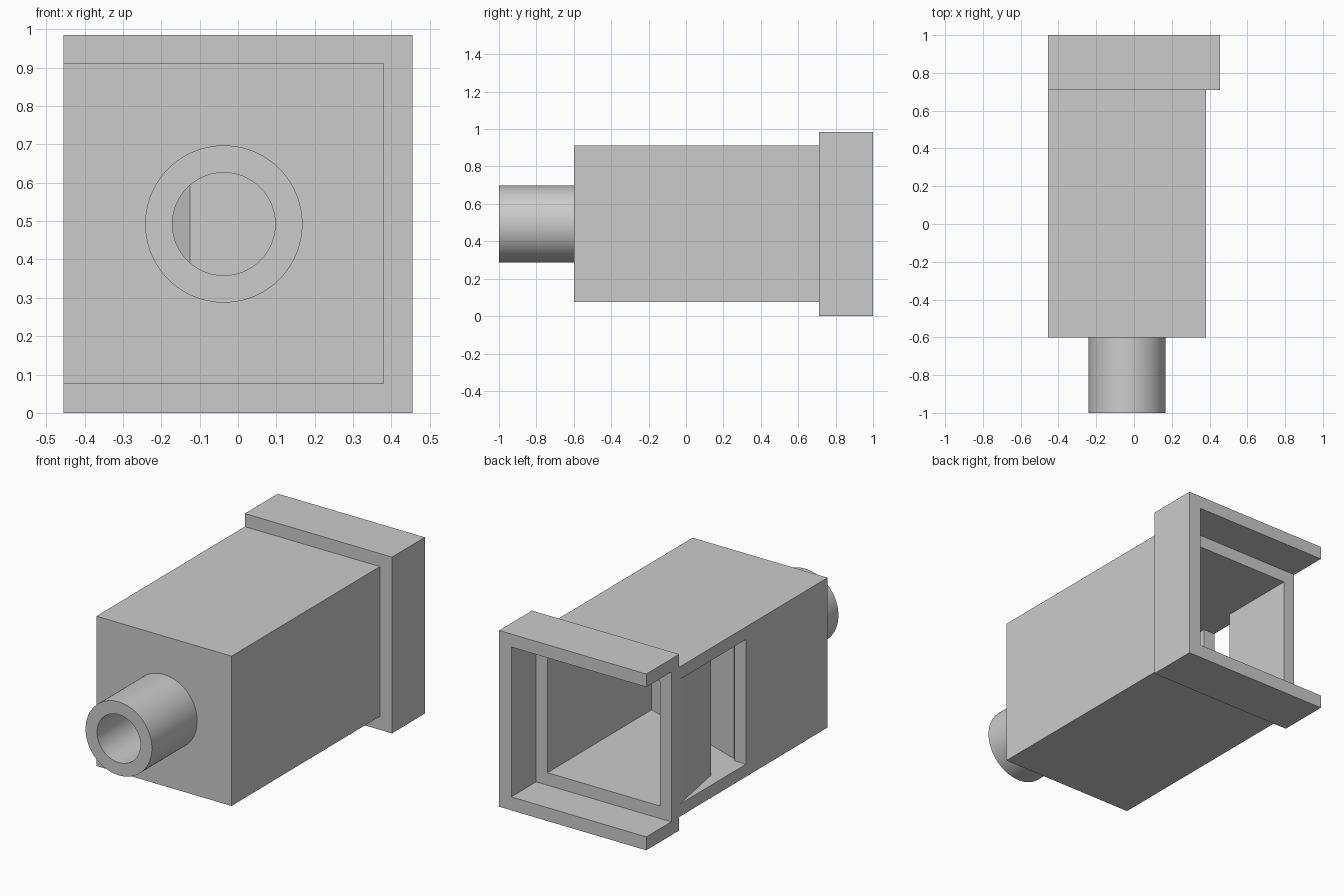
import bpy, bmesh
from math import pi
from mathutils import Matrix, Vector

old = bpy.data.objects.get("Cube")
if old:
    bpy.data.objects.remove(old, do_unlink=True)

grey = bpy.data.materials.new("light_grey")
grey.use_nodes = True
grey.diffuse_color = (0.6, 0.6, 0.6, 1)
grey.node_tree.nodes["Principled BSDF"].inputs["Base Color"].default_value = (0.6, 0.6, 0.6, 1)


def finish(name, bm):
    bmesh.ops.recalc_face_normals(bm, faces=bm.faces)
    mesh = bpy.data.meshes.new(name)
    bm.to_mesh(mesh)
    bm.free()
    mesh.materials.append(grey)
    ob = bpy.data.objects.new(name, mesh)
    bpy.context.collection.objects.link(ob)
    return ob


def prism(name, points, depth):
    """Extrude a closed outline of 3D points along the depth vector."""
    bm = bmesh.new()
    face = bm.faces.new([bm.verts.new(p) for p in points])
    ext = bmesh.ops.extrude_face_region(bm, geom=[face])
    verts = [g for g in ext["geom"] if isinstance(g, bmesh.types.BMVert)]
    bmesh.ops.translate(bm, verts=verts, vec=Vector(depth))
    return finish(name, bm)


def rod(name, radius, y0, y1):
    """Cylinder along y on the mouthpiece axis."""
    bm = bmesh.new()
    place = Matrix.Translation((MID_X, (y0 + y1) / 2, MID_Z)) @ Matrix.Rotation(pi / 2, 4, "X")
    bmesh.ops.create_cone(bm, cap_ends=True, segments=96, radius1=radius,
                          radius2=radius, depth=y1 - y0, matrix=place)
    return finish(name, bm)


def carve(ob, cutter):
    mod = ob.modifiers.new("cut", "BOOLEAN")
    mod.operation, mod.solver, mod.object = "DIFFERENCE", "EXACT", cutter
    bpy.context.view_layer.update()
    graph = bpy.context.evaluated_depsgraph_get()
    mesh = bpy.data.meshes.new_from_object(ob.evaluated_get(graph))
    ob.modifiers.clear()
    ob.data = mesh
    mesh.name = ob.name
    bpy.data.objects.remove(cutter, do_unlink=True)


# Main dimensions
WALL = 0.07
LEFT, RIGHT = 0.38, -0.455
LOW, HIGH = 0.075, 0.912
TOP = 0.985
FRONT, STEP, SHOULDER, BACK = -0.6, 0.71, 0.78, 1.0
MID_X, MID_Z = -0.037, 0.4925
IN_L, IN_R = LEFT - WALL, RIGHT + WALL

# Body: solid block carved by one plan-shaped air passage
outline = [(LEFT, FRONT), (LEFT, SHOULDER), (RIGHT, SHOULDER), (RIGHT, FRONT)]
body = prism("body", [(x, y, LOW) for x, y in outline], (0, 0, HIGH - LOW))
passage = [
    (IN_L, 0.9), (IN_L, -0.14),                    # resonating chamber
    (-0.367, 0.10), (-0.367, 0.05),                # tip of the slanted block
    (-0.125, -0.21), (IN_L, -0.21),                # ramp and front of the block
    (IN_L, FRONT + WALL), (IN_R, FRONT + WALL),    # wind chamber
    (IN_R, 0.12), (-0.5, 0.12),                    # slit and mouth
    (-0.5, 0.954), (IN_R, 0.33), (IN_R, 0.9),      # sloping lip
]
carve(body, prism("passage", [(x, y, LOW + WALL) for x, y in passage],
                  (0, 0, HIGH - LOW - 2 * WALL)))
carve(body, rod("body_bore", 0.134, -0.8, -0.4))

# Collar: C-shaped rim, open on the mouth side
rim = [(RIGHT, 0), (-RIGHT, 0), (-RIGHT, TOP), (RIGHT, TOP),
       (RIGHT, HIGH), (LEFT, HIGH), (LEFT, LOW), (RIGHT, LOW)]
collar = prism("collar", [(x, STEP, z) for x, z in rim], (0, BACK - STEP, 0))

# Mouthpiece tube
mouthpiece = rod("mouthpiece", 0.205, -1, FRONT)
carve(mouthpiece, rod("tube_bore", 0.134, -1.2, -0.4))

# Smooth the round surfaces, keep edges sharp
bpy.ops.object.select_all(action="DESELECT")
for ob in (body, collar, mouthpiece):
    ob.select_set(True)
bpy.context.view_layer.objects.active = body
bpy.ops.object.shade_smooth_by_angle()
